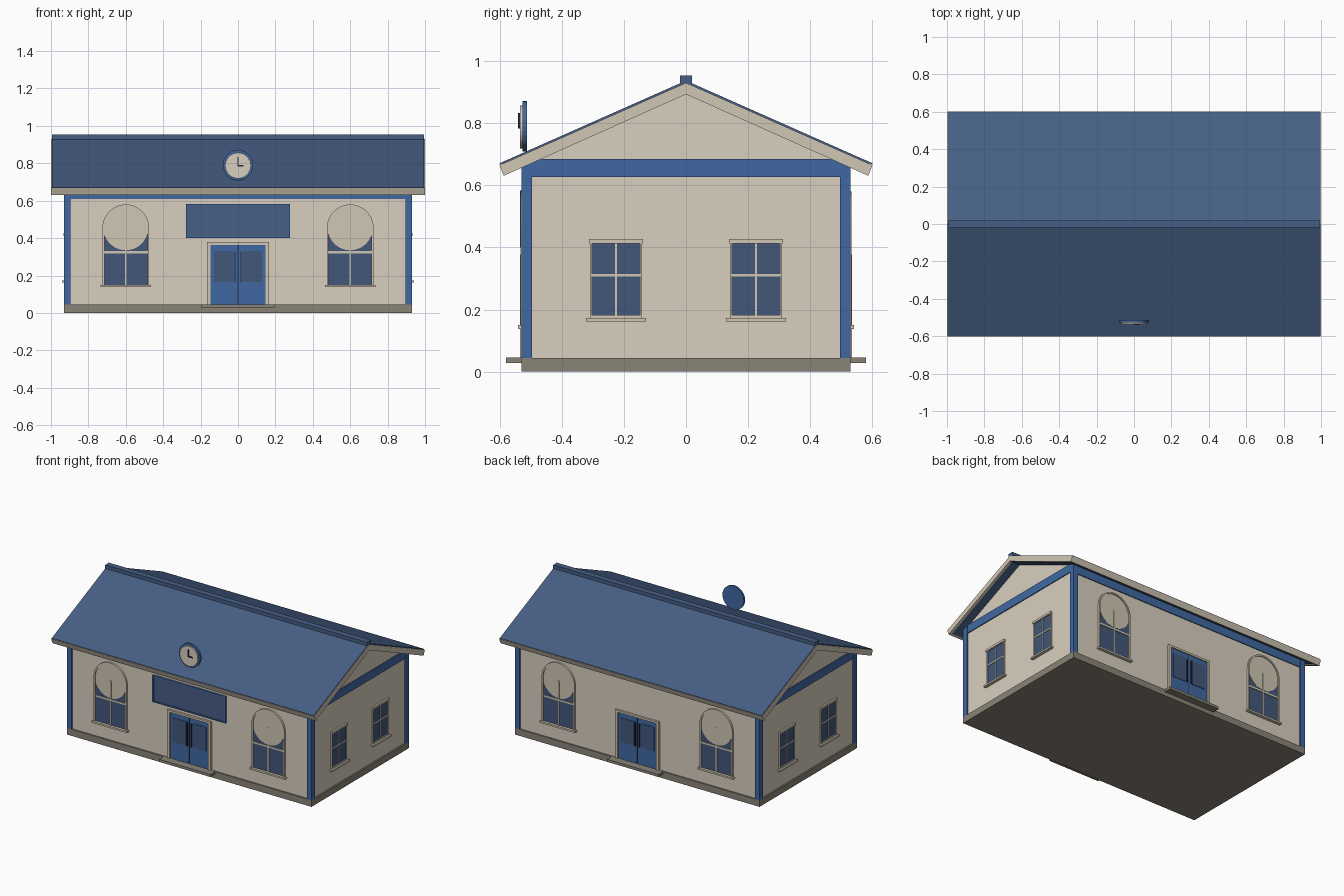
import bpy, bmesh, math
from mathutils import Matrix, Vector

if "Cube" in bpy.data.objects:
    bpy.data.objects.remove(bpy.data.objects["Cube"])


def material(name, rgb):
    lin = [(c / 255 / 12.92) if c < 11 else ((c / 255 + 0.055) / 1.055) ** 2.4 for c in rgb]
    m = bpy.data.materials.new(name)
    m.diffuse_color = (*lin, 1)
    m.use_nodes = True
    m.node_tree.nodes["Principled BSDF"].inputs["Base Color"].default_value = m.diffuse_color
    return m


CREAM = material("cream wall", (217, 207, 190))
TRIM = material("pale trim", (208, 198, 180))
BLUE = material("blue paint", (64, 104, 162))
NAVY = material("navy roof", (71, 95, 133))
GLASS = material("blue glass", (66, 87, 122))
STONE = material("grey stone", (138, 131, 119))
DARK = material("dark metal", (38, 44, 58))


def finish(name, bm, mat, matrix=None):
    if matrix:
        bm.transform(matrix)
    bmesh.ops.recalc_face_normals(bm, faces=bm.faces)
    me = bpy.data.meshes.new(name)
    bm.to_mesh(me)
    bm.free()
    me.materials.append(mat)
    ob = bpy.data.objects.new(name, me)
    bpy.context.collection.objects.link(ob)
    return ob


def box(name, mat, x, y, z, matrix=None):
    bm = bmesh.new()
    bmesh.ops.create_cube(bm, size=1)
    for v in bm.verts:
        v.co = Vector([(a + b) / 2 + c * (b - a) for c, (a, b) in zip(v.co, (x, y, z))])
    return finish(name, bm, mat, matrix)


def prism(name, mat, profile, a, b, axis, matrix=None):
    """Extrude a profile from a to b: axis 0 takes (y, z), axis 1 takes (x, z)."""
    bm = bmesh.new()
    pt = (lambda p: (a, p[0], p[1])) if axis == 0 else (lambda p: (p[0], a, p[1]))
    f = bm.faces.new([bm.verts.new(pt(p)) for p in profile])
    r = bmesh.ops.extrude_face_region(bm, geom=[f])
    move = Vector((b - a, 0, 0)) if axis == 0 else Vector((0, b - a, 0))
    bmesh.ops.translate(bm, vec=move, verts=[g for g in r["geom"] if isinstance(g, bmesh.types.BMVert)])
    return finish(name, bm, mat, matrix)


def arc(cx, cz, r, a0, a1, n):
    return [(cx + r * math.cos(a0 + (a1 - a0) * i / n), cz + r * math.sin(a0 + (a1 - a0) * i / n))
            for i in range(n + 1)]


def disc(name, mat, cx, cz, r, a, b, matrix=None, n=32):
    return prism(name, mat, arc(cx, cz, r, 0, 2 * math.pi, n)[:-1], a, b, 1, matrix)


def facade(angle, dist):
    """Local frame of one wall: x along it, -y outward, y = 0 on the wall."""
    return Matrix.Rotation(angle, 4, 'Z') @ Matrix.Translation((0, -dist, 0))


# Plinth and gabled wall body
WX, WY = 0.92, 0.52
box("plinth", STONE, (-0.93, 0.93), (-0.53, 0.53), (0, 0.045))
prism("wall_body", CREAM, [(-WY, 0.04), (WY, 0.04), (WY, 0.675), (0, 0.902), (-WY, 0.675)], -WX, WX, 0)

# Corner posts
for sx in (-1, 1):
    for sy in (-1, 1):
        box("corner_post", BLUE, sorted((sx * 0.895, sx * 0.93)),
            sorted((sy * 0.495, sy * 0.53)), (0.045, 0.675))

# Roof: slab, end boards, eave boards and ridge cap
def chevron(top, low, ye, ze, yb, zb):
    return [(0, top), (ye, ze), (yb, zb), (0, low), (-yb, zb), (-ye, ze)]

prism("roof_slab", NAVY, chevron(0.937, 0.896, 0.599, 0.671, 0.585, 0.638), -0.987, 0.987, 0)
prism("roof_covering", NAVY, chevron(0.937, 0.929, 0.6, 0.671, 0.597, 0.663), -0.995, 0.995, 0)
for s in (-1, 1):
    prism("gable_board", TRIM, chevron(0.930, 0.893, 0.6, 0.665, 0.586, 0.631), s * 0.982, s * 1.0, 0)
    prism("eave_board", TRIM, [(s * 0.601, 0.667), (s * 0.587, 0.631), (s * 0.572, 0.637), (s * 0.586, 0.671)],
          -0.998, 0.998, 0)
box("ridge_cap", NAVY, (-0.995, 0.995), (-0.02, 0.02), (0.922, 0.953))


def arched_window(cx, M):
    w, spring = 0.123, 0.455
    box("arched_window_glass", GLASS, (cx - w, cx + w), (-0.003, 0.01), (0.15, spring), M)
    disc("arched_window_panel", TRIM, cx, spring, w - 0.003, -0.0055, 0.01, M)
    ring = arc(cx, spring, w + 0.002, 0, math.pi, 20) + arc(cx, spring, w - 0.008, math.pi, 0, 20)
    prism("window_arch", TRIM, ring, -0.012, 0.01, 1, M)
    for s in (-1, 1):
        box("window_jamb", TRIM, sorted((cx + s * (w - 0.008), cx + s * (w + 0.002))), (-0.012, 0.01), (0.15, spring), M)
    box("window_mullion", TRIM, (cx - 0.005, cx + 0.005), (-0.008, 0.01), (0.15, spring), M)
    box("window_crossbar", TRIM, (cx - w, cx + w), (-0.008, 0.01), (0.318, 0.33), M)
    box("window_sill", TRIM, (cx - 0.135, cx + 0.135), (-0.021, 0.01), (0.138, 0.15), M)


def double_door(M):
    box("door_step", STONE, (-0.195, 0.195), (-0.06, 0.02), (0.028, 0.046), M)
    for s in (-1, 1):
        box("door_jamb", TRIM, sorted((s * 0.146, s * 0.165)), (-0.014, 0.01), (0.045, 0.378), M)
        box("door_leaf", BLUE, sorted((s * 0.003, s * 0.146)), (-0.006, 0.01), (0.045, 0.365), M)
        box("door_glass", GLASS, sorted((s * 0.025, s * 0.128)), (-0.009, 0), (0.165, 0.33), M)
        box("door_handle", DARK, sorted((s * 0.013, s * 0.019)), (-0.014, 0), (0.165, 0.325), M)
    box("door_gap", DARK, (-0.003, 0.003), (-0.004, 0.01), (0.045, 0.365), M)
    box("door_head", TRIM, (-0.165, 0.165), (-0.014, 0.01), (0.364, 0.378), M)


def side_window(cu, M):
    box("side_window_glass", GLASS, (cu - 0.08, cu + 0.08), (-0.003, 0.01), (0.18, 0.415), M)
    for s in (-1, 1):
        box("side_window_jamb", TRIM, sorted((cu + s * 0.077, cu + s * 0.084)), (-0.009, 0.01), (0.173, 0.415), M)
    box("side_window_head", TRIM, (cu - 0.087, cu + 0.087), (-0.012, 0.01), (0.412, 0.427), M)
    box("side_window_rail", TRIM, (cu - 0.084, cu + 0.084), (-0.009, 0.01), (0.173, 0.183), M)
    box("side_window_sill", TRIM, (cu - 0.097, cu + 0.097), (-0.021, 0.01), (0.162, 0.173), M)
    box("side_window_mullion", TRIM, (cu - 0.003, cu + 0.003), (-0.007, 0.01), (0.183, 0.412), M)
    box("side_window_crossbar", TRIM, (cu - 0.08, cu + 0.08), (-0.007, 0.01), (0.307, 0.315), M)


# Long walls, front and back
for angle in (0, math.pi):
    M = facade(angle, WY)
    box("long_band", BLUE, (-0.895, 0.895), (-0.006, 0.01), (0.61, 0.668), M)
    for cx in (-0.6, 0.6):
        arched_window(cx, M)
    double_door(M)

# Gable walls, left and right
for angle in (math.pi / 2, -math.pi / 2):
    M = facade(angle, WX)
    box("gable_band", BLUE, (-0.495, 0.495), (-0.006, 0.01), (0.627, 0.684), M)
    for cu in (-0.225, 0.225):
        side_window(cu, M)

# Blank sign board above the front door
box("sign_board", NAVY, (-0.27, 0.27), (-0.529, -0.51), (0.405, 0.578))
for z in ((0.4, 0.408), (0.575, 0.583)):
    box("sign_frame_rail", BLUE, (-0.278, 0.278), (-0.534, -0.51), z)
for x in ((-0.278, -0.269), (0.269, 0.278)):
    box("sign_frame_stile", BLUE, x, (-0.534, -0.51), (0.4, 0.583))

# Clock standing on the front eave
disc("clock_case", BLUE, 0, 0.79, 0.081, -0.526, -0.512)
disc("clock_face", CREAM, 0, 0.788, 0.069, -0.535, -0.52)
box("minute_hand", DARK, (-0.004, 0.004), (-0.541, -0.53), (0.785, 0.833))
box("hour_hand", DARK, (-0.004, 0.03), (-0.541, -0.53), (0.783, 0.791))
